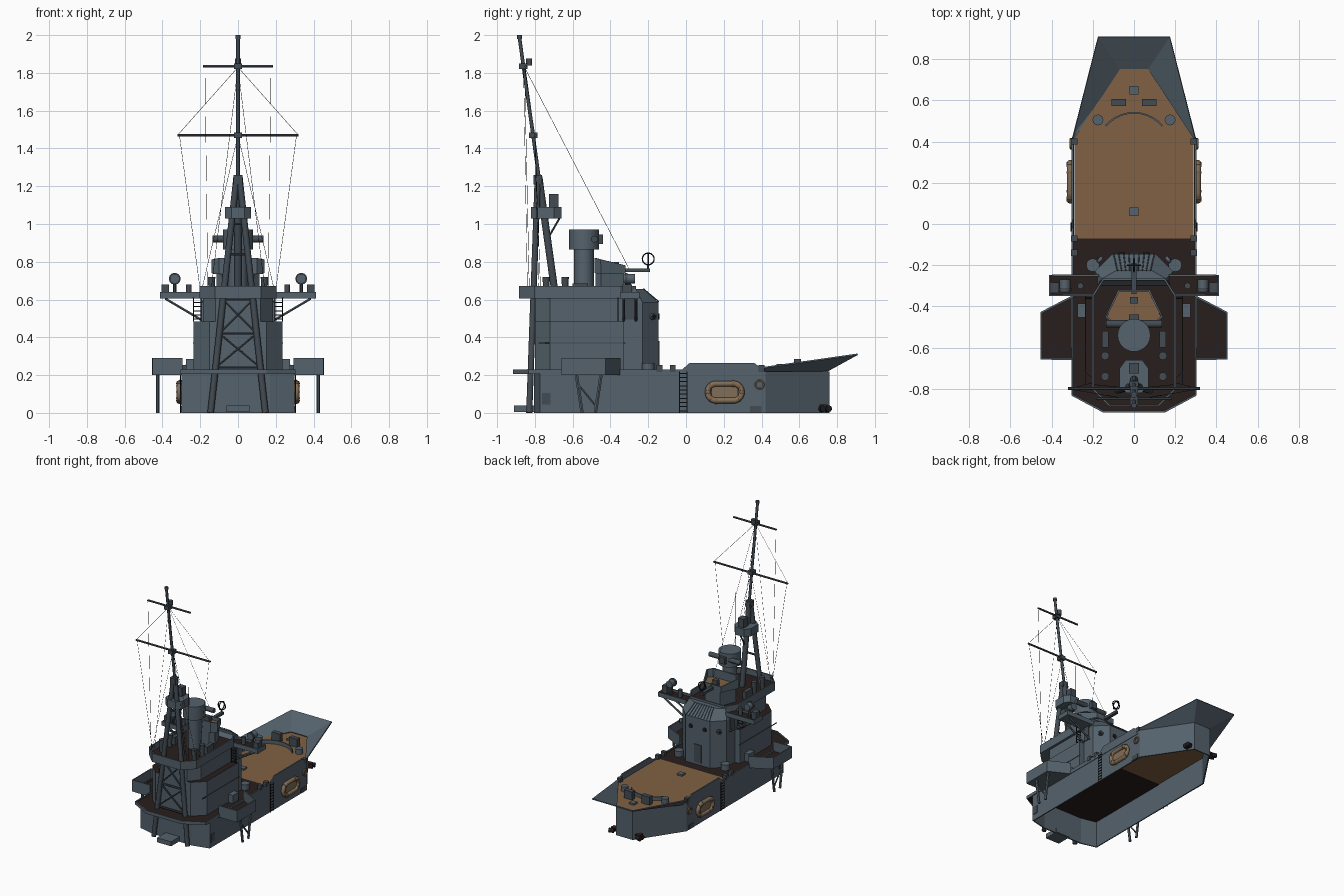
import bpy, bmesh, math
from mathutils import Vector

cube = bpy.data.objects.get("Cube")
if cube:
    bpy.data.objects.remove(cube)


def material(name, *rgb):
    m = bpy.data.materials.new(name)
    m.use_nodes = True
    m.diffuse_color = (*rgb, 1)
    m.node_tree.nodes["Principled BSDF"].inputs["Base Color"].default_value = (*rgb, 1)
    return m


GREY = material("slate grey", .09, .122, .15)
DARK = material("mast grey", .055, .07, .085)
WOOD = material("deck wood", .22, .12, .056)
DECK = material("dark brown deck", .021, .013, .012)
TAN = material("raft canvas", .22, .155, .095)
BLACK = material("black", .012, .012, .014)
RUST = material("dark rust", .04, .012, .01)
SIDES = (-1, 1)
round_parts = []


def finish(name, bm, mat, top=None):
    bmesh.ops.recalc_face_normals(bm, faces=bm.faces)
    me = bpy.data.meshes.new(name)
    me.materials.append(mat)
    if top:
        me.materials.append(top)
        for f in bm.faces:
            f.material_index = int(f.normal.z > .9)
    bm.to_mesh(me)
    bm.free()
    ob = bpy.data.objects.new(name, me)
    bpy.context.collection.objects.link(ob)
    return ob


def loft(name, rings, mat, top=None):
    """Closed solid through rings of (x, y, z) points."""
    bm = bmesh.new()
    vs = [[bm.verts.new(p) for p in r] for r in rings]
    n = len(vs[0])
    for a, b in zip(vs, vs[1:]):
        for i in range(n):
            bm.faces.new((a[i], a[(i + 1) % n], b[(i + 1) % n], b[i]))
    bm.faces.new(vs[0])
    bm.faces.new(vs[-1])
    return finish(name, bm, mat, top)


def prism(name, plan, z0, z1, mat, top=None):
    return loft(name, [[(x, y, z) for x, y in plan] for z in (z0, z1)], mat, top)


def box(name, x, y, z, mat=GREY, top=None):
    """Box from three (low, high) ranges."""
    return prism(name, [(x[0], y[0]), (x[1], y[0]), (x[1], y[1]), (x[0], y[1])], *z, mat, top)


def block(name, centre, size, mat=GREY):
    return box(name, *[(c - s / 2, c + s / 2) for c, s in zip(centre, size)], mat)


def both(half):
    """Mirror a half plan (running front to back on +x) into a closed plan."""
    return half + [(-x, y) for x, y in reversed(half)]


def wall(name, path, mat=GREY, thick=.01, closed=False):
    """Thin upright plating along (x, y, z0, z1) points."""
    bm = bmesh.new()
    cols = [(bm.verts.new((x, y, a)), bm.verts.new((x, y, b))) for x, y, a, b in path]
    for a, b in zip(cols, cols[1:] + cols[:1] if closed else cols[1:]):
        bm.faces.new((a[0], b[0], b[1], a[1]))
    ob = finish(name, bm, mat)
    mod = ob.modifiers.new("plate", "SOLIDIFY")
    mod.thickness, mod.offset = thick, 0
    return ob


def tube(name, pts, r, mat=DARK, loop=False, res=1):
    cu = bpy.data.curves.new(name, "CURVE")
    cu.dimensions = "3D"
    cu.bevel_depth, cu.bevel_resolution, cu.use_fill_caps = r, res, True
    sp = cu.splines.new("POLY")
    sp.points.add(len(pts) - 1)
    for p, q in zip(sp.points, pts):
        p.co = (*q, 1)
    sp.use_cyclic_u = loop
    tmp = bpy.data.objects.new(name, cu)
    me = bpy.data.meshes.new_from_object(tmp)
    bpy.data.objects.remove(tmp)
    me.materials.clear()
    me.materials.append(mat)
    ob = bpy.data.objects.new(name, me)
    bpy.context.collection.objects.link(ob)
    round_parts.append(ob)


def cyl(name, a, b, r, mat=GREY, r2=None, n=24):
    a, b = Vector(a), Vector(b)
    bm = bmesh.new()
    bmesh.ops.create_cone(bm, cap_ends=True, segments=n, radius1=r, radius2=r2 or r, depth=(b - a).length)
    bm.transform((b - a).to_track_quat("Z", "Y").to_matrix().to_4x4())
    bmesh.ops.translate(bm, vec=(a + b) / 2, verts=bm.verts)
    round_parts.append(finish(name, bm, mat))


def ladder(name, x, y, z0, z1, along, gap=.02, step=.022):
    dx, dy = (gap, 0) if along == "x" else (0, gap)
    for s in SIDES:
        tube(name + "_rail", [(x + s * dx, y + s * dy, z0), (x + s * dx, y + s * dy, z1)], .003, BLACK)
    for i in range(int((z1 - z0) / step)):
        z = z0 + step * (i + .5)
        tube(name + "_rung", [(x - dx, y - dy, z), (x + dx, y + dy, z)], .003, BLACK)


# Hull plating, open below, with decks
HULL = [(.17, -.8), (.295, -.77), (.295, .42), (.07, .755)]
wall("hull_plating", [(x, y, 0, .22) for x, y in both(HULL)], closed=True)
prism("wood_deck", both([(.288, -.07), (.288, .42), (.07, .752)]), .208, .222, WOOD)
prism("dark_deck", both([(.15, -.91), (.30, -.83), (.295, -.07)]), .205, .222, DECK)
wall("fore_deck_edge", [(x, y, .205, .23) for x, y in [(-.30, -.35), (-.30, -.83), (-.15, -.91), (.15, -.91), (.30, -.83), (.30, -.35)]])
box("front_step", (-.06, .06), (-.91, -.79), (.005, .04))

# Flared bow plating
bm = bmesh.new()
inner = [bm.verts.new(p) for p in [(-.29, .42, .205), (-.07, .755, .222), (.07, .755, .222), (.29, .42, .205)]]
outer = [bm.verts.new(p) for p in [(-.305, .40, .235), (-.175, .91, .307), (.175, .91, .307), (.305, .40, .235)]]
for i in range(3):
    bm.faces.new((inner[i], inner[i + 1], outer[i + 1], outer[i]))
flare = finish("bow_flare", bm, GREY)
flare.modifiers.new("plate", "SOLIDIFY").thickness = .008

for s in SIDES:
    # Hull side bulwark, raft, buoy, ladder and panels
    wall("side_bulwark", [(s * .298, y, .2, z) for y, z in [(-.35, .23), (-.02, .23), (.02, .265), (.36, .265), (.41, .23)]])
    oval = []
    for i in range(32):
        a = math.tau * i / 32
        oval.append((s * .31, .205 + .045 * (1 if math.cos(a) > 0 else -1) + .045 * math.cos(a), .11 + .045 * math.sin(a)))
    tube("life_raft", oval, .016, TAN, True, 3)
    for i in range(0, 32, 4):
        p = Vector(oval[i])
        tube("raft_lashing", [p - Vector((0, .006, 0)), p + Vector((0, .006, 0))], .018, WOOD, res=3)
    block("raft_floor", (s * .304, .205, .11), (.012, .14, .075), TAN)
    hoop = [math.tau * i / 24 for i in range(24)]
    tube("life_buoy", [(s * .306, .39 + .022 * math.cos(a), .15 + .022 * math.sin(a)) for a in hoop], .007, TAN, True)
    ladder("hull_ladder", s * .305, -.015, 0, .22, "y")
    block("hull_hatch", (s * .301, -.74, .075), (.006, .045, .06), DARK)
    block("hull_panel", (s * .301, .37, .02), (.006, .06, .035), DARK)
    for y in (.715, .745):
        cyl("bow_fender", (s * .1, y, .022), (s * .135, y + .012, .022), .017, BLACK, n=12)
    block("fender_bracket", (s * .105, .728, .038), (.04, .04, .012), RUST)
    for y in (-.07, -.14, .40):
        block("deck_cleat", (s * .29, y, .235), (.03, .03, .035), DARK)

    # Sponson beside the tower
    plan = [(.295, -.655), (.45, -.655), (.45, -.43), (.295, -.35)]
    prism("sponson_floor", [(s * x, y) for x, y in plan], .2, .215, GREY, DECK)
    wall("sponson_bulwark", [(s * x, y, .2, .29) for x, y in plan])
    for top, foot in ((-.58, -.55), (-.45, -.48)):
        tube("sponson_leg", [(s * .425, top, .2), (s * .425, foot, 0)], .01, GREY)
    tube("sponson_brace", [(s * .425, -.57, .15), (s * .425, -.48, .04)], .006, GREY)

    # Bow and side deck fittings
    cyl("bow_bollard", (s * .175, .505, .21), (s * .175, .505, .26), .026)
    block("bow_locker", (s * .075, .59, .25), (.07, .035, .07), DARK)
    cyl("deck_vent", (s * .2, -.2, .21), (s * .2, -.2, .265), .032)

    # Bridge wing with struts and lamps
    box("bridge_wing", sorted((s * .15, s * .41)), (-.345, -.25), (.605, .624), GREY, DECK)
    wall("wing_bulwark", [(s * x, y, .605, .64) for x, y in [(.19, -.345), (.41, -.345), (.41, -.25), (.17, -.25)]])
    for y in (-.33, -.265):
        tube("wing_strut", [(s * .385, y, .605), (s * .19, y, .49)], .007, GREY)
    tube("lamp_post", [(s * .335, -.3, .62), (s * .335, -.3, .69)], .01)
    cyl("signal_lamp", (s * .335, -.33, .71), (s * .335, -.27, .71), .026)
    cyl("lamp_rim", (s * .335, -.322, .71), (s * .335, -.31, .71), .031, DARK)
    block("wing_locker", (s * .385, -.31, .65), (.04, .05, .06), DARK)
    cyl("wing_pelorus", (s * .26, -.3, .62), (s * .26, -.3, .68), .015, DARK)
    ladder("wing_ladder", s * .215, -.36, .485, .61, "x")

    # Tower side doors, portholes and bridge fittings
    block("tower_door", (s * .191, -.3, .55), (.008, .055, .11), DARK)
    cyl("porthole_rim", (s * .16, -.178, .51), (s * .172, -.168, .51), .018)
    cyl("porthole_glass", (s * .17, -.17, .51), (s * .174, -.166, .51), .012, BLACK)
    block("lower_cabinet", (s * .245, -.42, .25), (.06, .07, .07))
    for y in (-.64, -.74):
        cyl("bridge_stand", (s * .14, y, .62), (s * .14, y, .72), .014, DARK, .02, 16)
    block("bridge_locker", (s * .14, -.56, .655), (.03, .08, .06), DARK)
    block("seam", (s * .236, -.55, .37), (.004, .46, .006), DARK)

# Bow deck centre fittings
for y in (.65, .06):
    block("deck_hatch", (0, y, .225), (.042, .042, .02))
arc = [math.radians(40 + 10 * i) for i in range(11)]
wall("breakwater", [(.18 * math.cos(a), .36 + .18 * math.sin(a), .21, .25) for a in arc], thick=.008)

# Tower blocks
prism("lower_tower", both([(.15, -.8), (.235, -.72), (.235, -.33)]), .21, .485, GREY, DECK)
prism("upper_tower", both([(.12, -.8), (.185, -.72), (.185, -.32)]), .48, .607, GREY)
half_base, half_top = [(.19, -.33), (.19, -.23), (.105, -.145)], [(.165, -.275), (.155, -.265), (.085, -.225)]
loft("rear_house", [[(x, y, z) for x, y in both(h)] for h, z in ((half_base, .21), (half_base, .585), (half_top, .655))], GREY)
for i in range(-4, 5):
    tube("roof_rib", [(i * .025, -.143, .588), (i * .02, -.226, .658)], .003)
block("rear_door", (0, -.143, .31), (.06, .006, .14), DARK)
for x in (-.06, .06):
    cyl("rear_port", (x, -.147, .51), (x, -.139, .51), .016, BLACK)

# Bridge deck and bulwark
BRIDGE = both([(.12, -.88), (.2, -.8), (.2, -.35), (.15, -.27)])
prism("bridge_floor", BRIDGE, .605, .626, GREY, DECK)
wall("bridge_bulwark", [(x, y, .605, .672) for x, y in BRIDGE], closed=True)

# Compass platform
CAB = both([(.1, -.48), (.135, -.45), (.075, -.325)])
prism("compass_house", [(x * .85, y) for x, y in CAB], .62, .75, GREY)
prism("compass_floor", CAB, .735, .755, GREY, WOOD)
wall("compass_screen", [(x, y, .74, .80 - (y + .4) * .25) for x, y in CAB], closed=True)
block("chart_table", (0, -.37, .775), (.04, .03, .05), DARK)

# Direction-finding loop on its arm
box("loop_arm", (-.012, .012), (-.34, -.19), (.745, .765), DARK)
tube("loop_post", [(0, -.2, .75), (0, -.2, .785)], .006)
for axis in (0, 1):
    ring = [(.031 * math.cos(math.tau * i / 24), .031 * math.sin(math.tau * i / 24)) for i in range(24)]
    tube("finder_loop", [(u * axis, -.2 + u * (1 - axis), .815 + v) for u, v in ring], .004, BLACK, True)

# Director tower
cyl("director_column", (0, -.54, .62), (0, -.54, .87), .052)
cyl("director_drum", (0, -.54, .865), (0, -.54, .97), .08)
cyl("rangefinder", (-.135, -.485, .92), (.135, -.485, .92), .018, DARK)
block("director_sight", (0, -.46, .92), (.05, .04, .05), DARK)

# Tripod mast
def mast(z):
    return -.70 - (z - .68) * .139


tube("main_mast", [(0, mast(.6), .6), (0, mast(1.25), 1.25)], .02, res=3)
tube("top_mast", [(0, mast(1.2), 1.2), (0, mast(1.99), 1.99)], .01, res=3)


def leg(s, z):
    return (s * (.145 - .11 * z), -.83 + .036 * z, z)


for s in SIDES:
    tube("mast_leg", [leg(s, 0), leg(s, 1.25)], .017, res=3)
    for a, b in ((.24, .42), (.42, .6)):
        tube("mast_cross", [leg(s, a), leg(-s, b)], .006)
for z in (.24, .42, .6, .84, 1):
    tube("mast_tie", [leg(-1, z), leg(1, z)], .007)
block("mast_cap", (0, -.785, 1.235), (.045, .045, .05), DARK)
prism("lookout_top", both([(.035, -.82), (.07, -.79), (.07, -.7), (.04, -.66)]), 1.03, 1.09, GREY)
block("lookout_box", (0, -.70, 1.12), (.05, .05, .075), DARK)
tube("lookout_strut", [(0, -.67, 1.03), (0, mast(.92), .92)], .006)

# Yards and mast-head fittings
for z, w in ((1.47, .32), (1.835, .185)):
    tube("yard", [(-w, mast(z) + .012, z), (w, mast(z) + .012, z)], .007)
    block("yard_clamp", (0, mast(z), z), (.04, .045, .03), DARK)
cyl("mast_lamp", (0, -.83, 1.84), (0, -.83, 1.875), .016, DARK, n=12)
cyl("mast_truck", (0, mast(1.98), 1.98), (0, mast(1.98), 2), .013, DARK, n=12)

# Rigging
lines = [((0, -.855, 1.83), (0, -.3, .76))]
for s in SIDES:
    lines += [((0, -.855, 1.83), (s * .32, -.8, 1.47)), ((s * .31, -.8, 1.47), (s * .2, -.77, .65)),
              ((s * .175, -.86, 1.83), (s * .16, -.84, .67)), ((0, -.8, 1.47), (s * .19, -.78, .66)),
              ((0, -.855, 1.83), (s * .14, -.83, .67))]
for a, b in lines:
    tube("rigging_line", [a, b], .0011, BLACK, res=0)

bpy.ops.object.select_all(action="DESELECT")
for ob in round_parts:
    ob.select_set(True)
bpy.context.view_layer.objects.active = round_parts[0]
bpy.ops.object.shade_smooth_by_angle(angle=math.radians(40))
